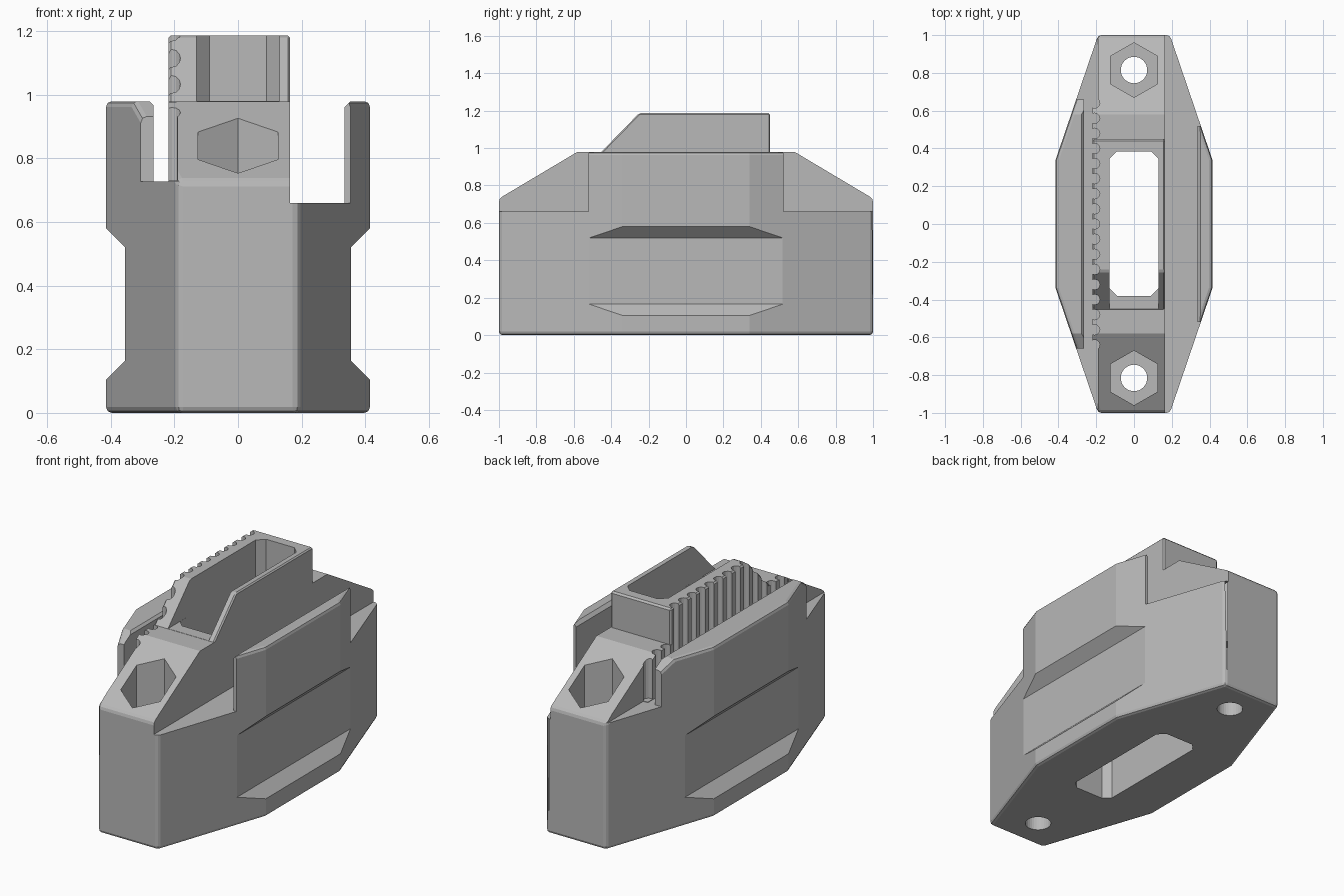
import bpy, bmesh, math

cube = bpy.data.objects.get("Cube")
if cube:
    bpy.data.objects.remove(cube, do_unlink=True)

grey = bpy.data.materials.new("plain grey")
grey.use_nodes = True
grey.diffuse_color = (0.48, 0.48, 0.48, 1)
grey.node_tree.nodes["Principled BSDF"].inputs["Base Color"].default_value = (0.48, 0.48, 0.48, 1)


def add_prism(bm, points, axis, lo, hi):
    """Extrude a 2D outline along an axis; the outline uses the other two axes in order."""
    def place(p, d):
        return {"x": (d, p[0], p[1]), "y": (p[0], d, p[1]), "z": (p[0], p[1], d)}[axis]
    a = [bm.verts.new(place(p, lo)) for p in points]
    b = [bm.verts.new(place(p, hi)) for p in points]
    n = len(points)
    bm.faces.new(a)
    bm.faces.new(b[::-1])
    for i in range(n):
        j = (i + 1) % n
        bm.faces.new((a[j], a[i], b[i], b[j]))


def make(name, *prisms):
    bm = bmesh.new()
    for args in prisms:
        add_prism(bm, *args)
    bmesh.ops.recalc_face_normals(bm, faces=bm.faces)
    mesh = bpy.data.meshes.new(name)
    bm.to_mesh(mesh)
    bm.free()
    ob = bpy.data.objects.new(name, mesh)
    mesh.materials.append(grey)
    bpy.context.collection.objects.link(ob)
    return ob


def apply(ob, mod):
    bpy.context.view_layer.objects.active = ob
    bpy.ops.object.modifier_apply(modifier=mod.name)


def combine(ob, other, operation="DIFFERENCE"):
    mod = ob.modifiers.new("combine", "BOOLEAN")
    mod.operation, mod.object, mod.solver = operation, other, "EXACT"
    apply(ob, mod)
    bpy.data.objects.remove(other, do_unlink=True)


def bevel(ob, width, segments):
    mod = ob.modifiers.new("edge", "BEVEL")
    mod.width, mod.segments = width, segments
    mod.limit_method, mod.angle_limit = "ANGLE", math.radians(35)
    apply(ob, mod)


def ring(cx, cy, r, n):
    return [(cx + r * math.sin(math.tau * i / n), cy + r * math.cos(math.tau * i / n)) for i in range(n)]


def rect(x0, x1, y0, y1):
    return [(x0, y0), (x1, y0), (x1, y1), (x0, y1)]


def mirrored(half):
    return half + [(-x, y) for x, y in reversed(half)]


# Main body: tapered plan cut to the sloped end profile
body = make("body", (mirrored([(0.19, -1), (0.415, -0.34), (0.415, 0.34), (0.19, 1)]), "z", 0, 1.1))
combine(body, make("profile", (mirrored([(1.2, -0.2), (1.2, 0.611), (0.58, 0.98)]), "x", -1, 1)), "INTERSECT")
bevel(body, 0.018, 2)

# Finger grooves along both flanks
groove = [(0.355, 0.165), (0.355, 0.52), (0.455, 0.62), (0.455, 0.065)]
combine(body, make("grooves", (groove, "y", -1.2, 1.2), ([(-x, z) for x, z in groove], "y", -1.2, 1.2)))

# Raised centre tower with a sloped front
tower = make("tower", ([(-0.53, 0.9), (-0.25, 1.187), (0.45, 1.187), (0.45, 0.9)], "x", -0.221, 0.167))
bevel(tower, 0.01, 1)
combine(body, tower, "UNION")

# Side channels, flared at the rims of the outer walls
right_channel = [(0.164, 0.66), (0.335, 0.66), (0.335, 0.962), (0.365, 0.992), (0.365, 1.4), (0.164, 1.4)]
left_channel = [(-0.219, 0.728), (-0.265, 0.728), (-0.265, 0.967), (-0.29, 0.992), (-0.29, 1.4), (-0.219, 1.4)]
combine(body, make("right_channel", (right_channel, "y", -1.2, 1.2)))
combine(body, make("left_channel", (left_channel, "y", -0.665, 0.665)))

# Open shoulders beyond the ends of the walls
for x0, x1, y, z in ((0.164, 0.6, 0.52, 0.66), (-0.6, -0.19, 0.66, 0.728)):
    combine(body, make("shoulders", (rect(x0, x1, y, 1.2), "z", z, 1.4),
                       (rect(x0, x1, -1.2, -y), "z", z, 1.4)))

# Row of rounded notches that leaves the toothed face
combine(body, make("notches", *[(ring(-0.208, 0.08 * i, 0.027, 12), "z", 0.731, 1.4) for i in range(-8, 9)]))

# Central through slot with chamfered corners, opened through the tower front
slot = mirrored([(0.09, -0.38), (0.13, -0.34), (0.13, 0.345), (0.09, 0.385)])
combine(body, make("slot", (slot, "z", -0.2, 1.4)))
combine(body, make("front_opening", (rect(-0.1301, 0.1301, -0.56, -0.1), "z", 0.981, 1.4)))

# Hexagonal pockets with round bolt holes
combine(body, make("pockets", *[(ring(0, y, 0.145, 6), "z", 0.35, 1.4) for y in (-0.815, 0.815)]))
combine(body, make("bolt_holes", *[(ring(0, y, 0.07, 32), "z", -0.2, 0.6) for y in (-0.815, 0.815)]))

body.name = "clamp_body"
